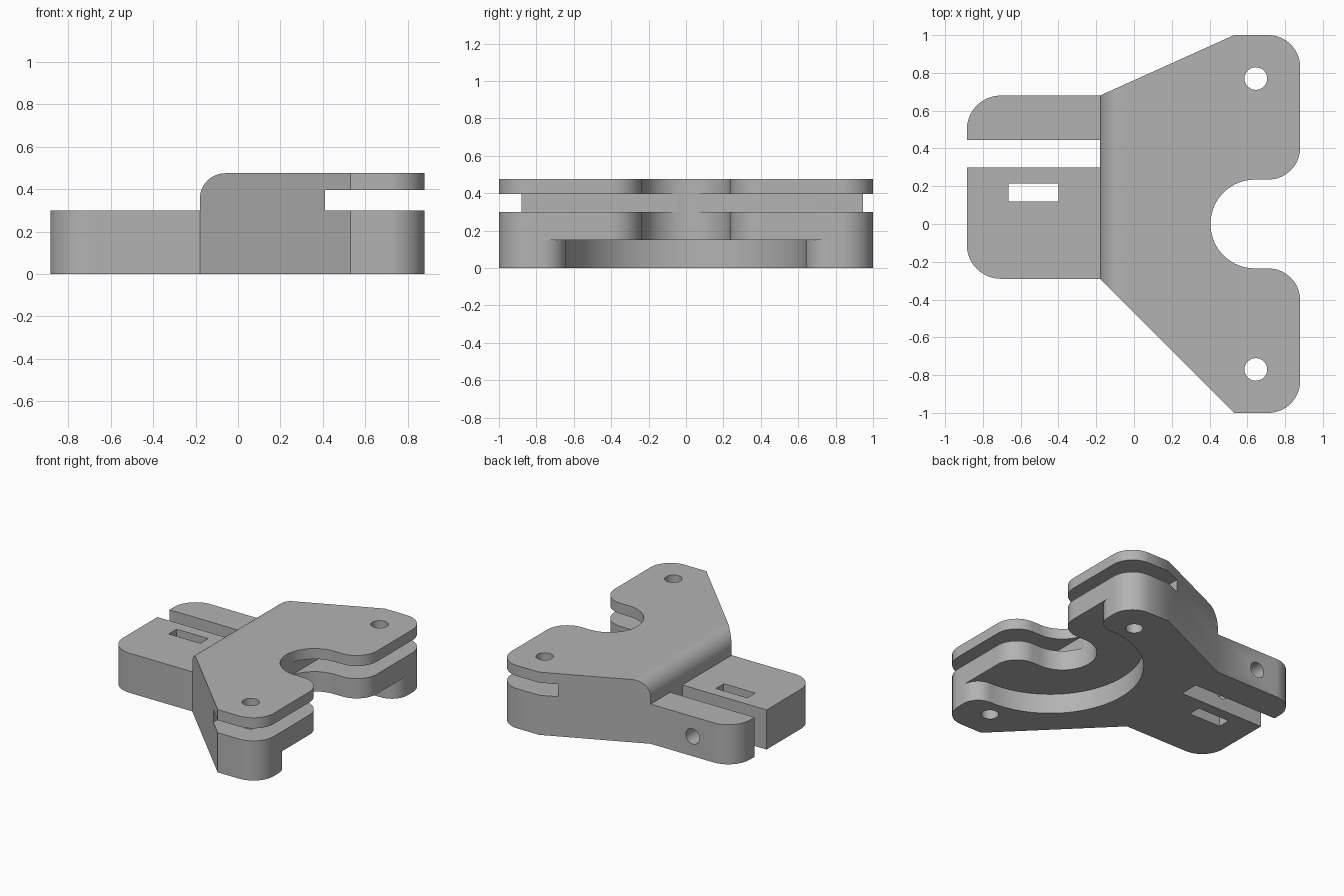
import bpy, bmesh
from math import cos, sin, radians

if "Cube" in bpy.data.objects:
    bpy.data.objects.remove(bpy.data.objects["Cube"], do_unlink=True)

grey = bpy.data.materials.new("plain_grey")
grey.use_nodes = True
colour = (0.45, 0.45, 0.45, 1)
grey.diffuse_color = colour
grey.node_tree.nodes["Principled BSDF"].inputs["Base Color"].default_value = colour


def arc(cx, cy, r, start, end, n=16):
    """Points along an arc, angles in degrees."""
    angles = [radians(start + (end - start) * i / n) for i in range(n + 1)]
    return [(cx + r * cos(a), cy + r * sin(a)) for a in angles]


def prism(name, outline, z0, z1, round_x=None, radius=0):
    """Extrude an outline; optionally round the top edge lying at x = round_x."""
    bm = bmesh.new()
    base = bm.faces.new([bm.verts.new((x, y, z0)) for x, y in outline])
    top = bmesh.ops.extrude_face_region(bm, geom=[base])["geom"]
    bmesh.ops.translate(bm, vec=(0, 0, z1 - z0),
                        verts=[v for v in top if isinstance(v, bmesh.types.BMVert)])
    bmesh.ops.recalc_face_normals(bm, faces=bm.faces)
    if round_x is not None:
        edges = [e for e in bm.edges if all(
            abs(v.co.x - round_x) < 1e-4 and abs(v.co.z - z1) < 1e-4 for v in e.verts)]
        bmesh.ops.bevel(bm, geom=edges, offset=radius, segments=12,
                        profile=0.5, affect='EDGES')
    mesh = bpy.data.meshes.new(name)
    bm.to_mesh(mesh)
    bm.free()
    mesh.materials.append(grey)
    ob = bpy.data.objects.new(name, mesh)
    bpy.context.collection.objects.link(ob)
    return ob


def rect(x0, x1, y0, y1):
    return [(x0, y0), (x1, y0), (x1, y1), (x0, y1)]


def activate(ob):
    bpy.ops.object.select_all(action='DESELECT')
    bpy.context.view_layer.objects.active = ob
    ob.select_set(True)


def combine(target, tool, operation):
    """Apply a boolean and discard the tool."""
    tool.hide_render = True
    mod = target.modifiers.new("boolean", 'BOOLEAN')
    mod.operation, mod.object, mod.solver = operation, tool, 'EXACT'
    activate(target)
    bpy.ops.object.modifier_apply(modifier=mod.name)
    bpy.data.objects.remove(tool, do_unlink=True)


# Main forked body with a round notch and a rounded upper rear edge
body = ([(-0.18, -0.29), (0.53, -1)]
        + arc(0.71, -0.83, 0.17, -90, 0)
        + arc(0.71, -0.405, 0.17, 0, 90)
        + arc(0.64, 0, 0.235, -90, -270, 40)
        + arc(0.71, 0.405, 0.17, -90, 0)
        + arc(0.71, 0.83, 0.17, 0, 90)
        + [(0.53, 1), (-0.18, 0.68)])
bracket = prism("clamp_bracket", body, 0, 0.475, -0.18, 0.12)

# Low split arm with two outer rounded corners
arm = ([(0, -0.29), (0, 0.68)]
       + arc(-0.705, 0.5, 0.18, 90, 180)
       + [(-0.885, 0.445), (-0.1, 0.445), (-0.1, 0.3), (-0.885, 0.3)]
       + arc(-0.705, -0.11, 0.18, 180, 270))
combine(bracket, prism("split_arm", arm, 0, 0.3), 'UNION')

# Horizontal slot between the fork plates
combine(bracket, prism("fork_slot", rect(0.41, 1.2, -1.2, 1.2), 0.3, 0.395), 'DIFFERENCE')

# Wide round recess in the underside, blending into the end pads
recess = (arc(0.75, 0, 0.64, 90, 270, 56)
          + arc(0.75, -0.77, 0.13, 90, 0)[1:]
          + [(1.1, -0.77), (1.1, 0.77)]
          + arc(0.75, 0.77, 0.13, 0, -90)[:-1])
combine(bracket, prism("under_recess", recess, -0.1, 0.15), 'DIFFERENCE')

# Fork pin holes
for side in (-1, 1):
    hole = arc(0.645, 0.77 * side, 0.06, 0, 360, 32)[:-1]
    combine(bracket, prism("pin_hole", hole, -0.1, 0.6), 'DIFFERENCE')

# Nut pocket through the arm
combine(bracket, prism("nut_pocket", rect(-0.665, -0.4, 0.12, 0.215), -0.1, 0.4), 'DIFFERENCE')

# Clamp bolt hole across the split, ending in the nut pocket
bolt = prism("bolt_hole", arc(0, 0, 0.058, 0, 360, 32)[:-1], 0, 0.7)
bolt.location = (-0.533, 0.85, 0.15)
bolt.rotation_euler = (radians(90), 0, 0)
bpy.context.view_layer.update()
combine(bracket, bolt, 'DIFFERENCE')

# Smooth curved walls, crisp edges
activate(bracket)
bpy.ops.object.shade_smooth_by_angle(angle=radians(25))
weighted = bracket.modifiers.new("weighted_normals", 'WEIGHTED_NORMAL')
weighted.keep_sharp = True
